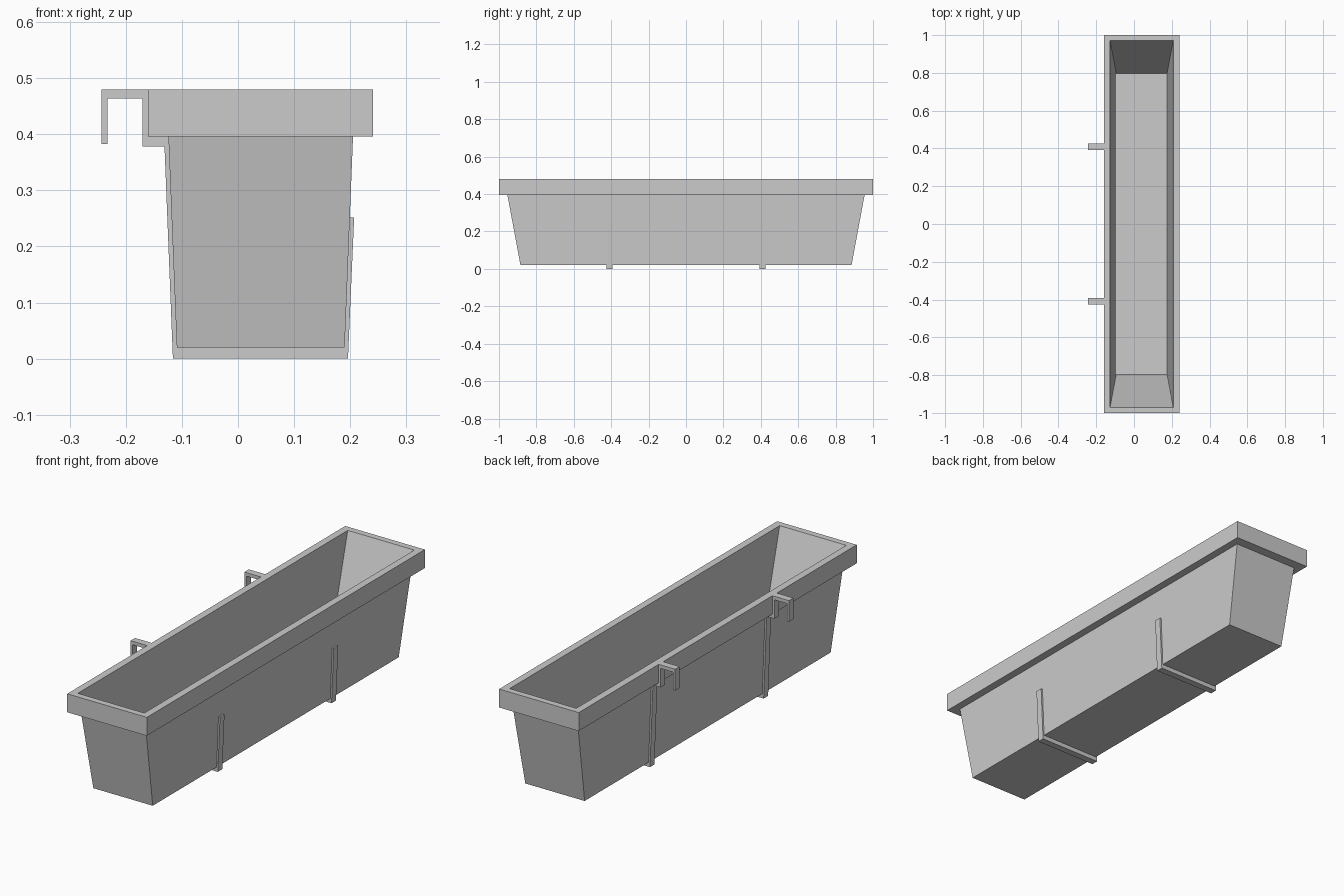
import bpy
import bmesh

if "Cube" in bpy.data.objects:
    bpy.data.objects.remove(bpy.data.objects["Cube"], do_unlink=True)

GREY = (0.6, 0.6, 0.6, 1.0)
mat = bpy.data.materials.new("light grey")
mat.use_nodes = True
mat.diffuse_color = GREY
mat.node_tree.nodes["Principled BSDF"].inputs["Base Color"].default_value = GREY


def finish(name, bm):
    """Turn a bmesh into a named grey object."""
    bmesh.ops.recalc_face_normals(bm, faces=bm.faces)
    mesh = bpy.data.meshes.new(name)
    bm.to_mesh(mesh)
    bm.free()
    mesh.materials.append(mat)
    obj = bpy.data.objects.new(name, mesh)
    bpy.context.collection.objects.link(obj)
    return obj


def rectangle_loft(name, sections):
    """Skin stacked rectangles (x0, x1, half length, z), capped at both ends."""
    bm = bmesh.new()
    rings = [[bm.verts.new(p) for p in
              ((x0, -h, z), (x1, -h, z), (x1, h, z), (x0, h, z))]
             for x0, x1, h, z in sections]
    for a, b in zip(rings, rings[1:]):
        for i in range(4):
            j = (i + 1) % 4
            bm.faces.new((a[i], a[j], b[j], b[i]))
    bm.faces.new(rings[0])
    bm.faces.new(rings[-1])
    return finish(name, bm)


def extruded_profile(name, profile, y0, y1):
    """Extrude an x-z outline along y."""
    bm = bmesh.new()
    face = bm.faces.new([bm.verts.new((x, y0, z)) for x, z in profile])
    new = bmesh.ops.extrude_face_region(bm, geom=[face])["geom"]
    verts = [v for v in new if isinstance(v, bmesh.types.BMVert)]
    bmesh.ops.translate(bm, verts=verts, vec=(0, y1 - y0, 0))
    return finish(name, bm)


# Trough: outside of the body, overhanging rim, then the tapered inside
rectangle_loft("planter_trough", [
    (-0.109, 0.190, 0.885, 0.02),
    (-0.124, 0.205, 0.955, 0.396),
    (-0.160, 0.241, 1.0, 0.396),
    (-0.160, 0.241, 1.0, 0.48),
    (-0.127, 0.208, 0.971, 0.48),
    (-0.094, 0.175, 0.796, 0.03),
])

# Brackets: railing hook, step under the rim, strap around the body
BRACKET = [
    (-0.243, 0.383), (-0.243, 0.48), (-0.160, 0.48), (-0.160, 0.396),
    (-0.124, 0.396), (-0.109, 0.02), (0.190, 0.02), (0.199, 0.252),
    (0.207, 0.252), (0.196, 0.0), (-0.116, 0.0), (-0.131, 0.378),
    (-0.170, 0.378), (-0.170, 0.464), (-0.233, 0.464), (-0.233, 0.383),
]
for side, y in (("front", -0.409), ("back", 0.409)):
    extruded_profile(side + "_bracket", BRACKET, y - 0.016, y + 0.016)
